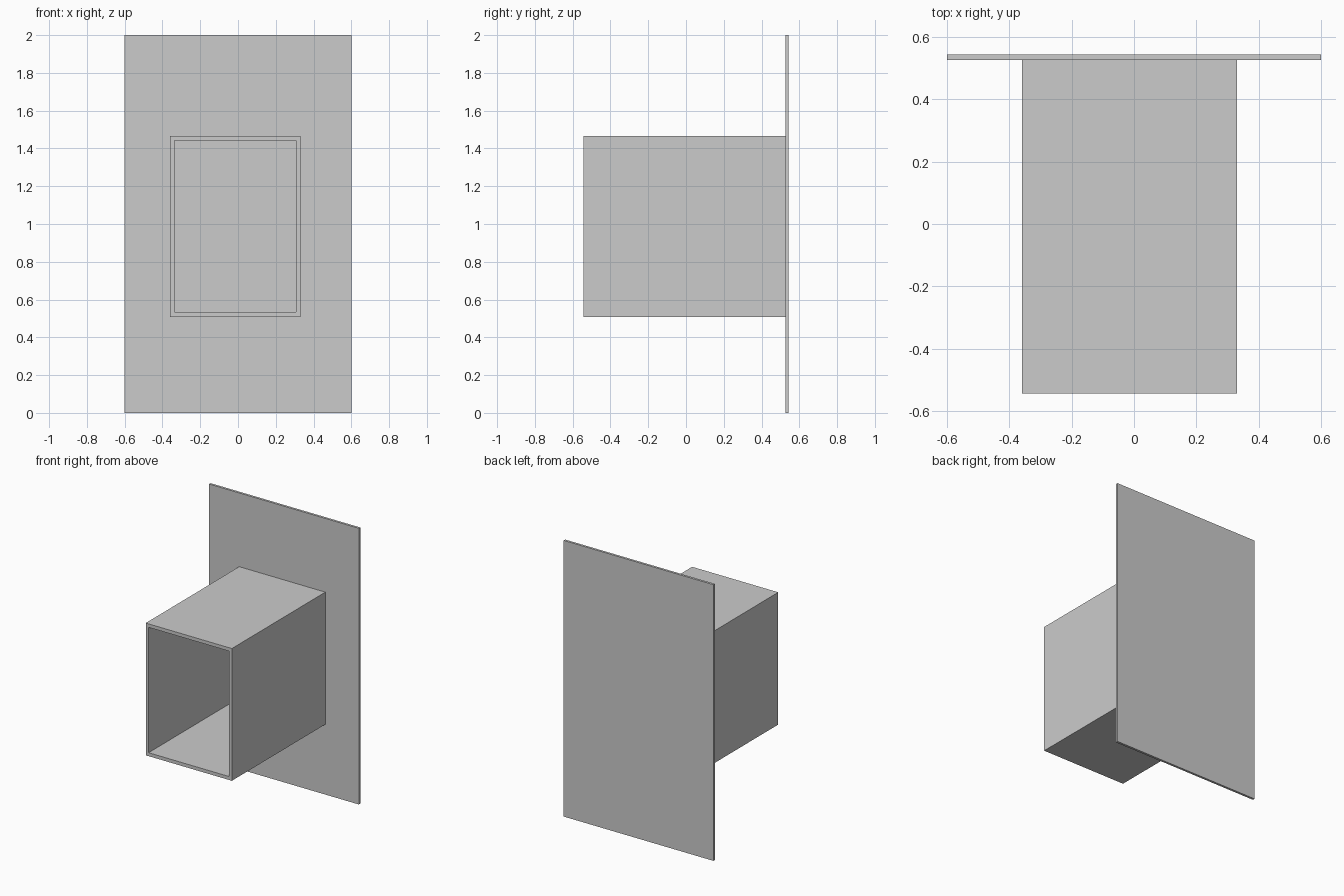
import bpy, bmesh

if "Cube" in bpy.data.objects:
    bpy.data.objects.remove(bpy.data.objects["Cube"])


def make_object(name, bm):
    bmesh.ops.recalc_face_normals(bm, faces=bm.faces)
    mesh = bpy.data.meshes.new(name)
    bm.to_mesh(mesh)
    bm.free()
    obj = bpy.data.objects.new(name, mesh)
    bpy.context.collection.objects.link(obj)
    return obj


def rect(bm, x0, x1, z0, z1, y):
    return [bm.verts.new((x, y, z)) for x, z in ((x0, z0), (x1, z0), (x1, z1), (x0, z1))]


def bridge(bm, a, b):
    for i in range(4):
        j = (i + 1) % 4
        bm.faces.new((a[i], a[j], b[j], b[i]))


FRONT, JOIN, BACK = -0.543, 0.526, 0.543

# Flat upright back plate
bm = bmesh.new()
near = rect(bm, -0.6, 0.6, 0, 2, JOIN)
far = rect(bm, -0.6, 0.6, 0, 2, BACK)
bridge(bm, near, far)
bm.faces.new(near)
bm.faces.new(far)
make_object("back_plate", bm)

# Hollow rectangular duct, open at the front and butted against the plate
bm = bmesh.new()
outer = (-0.359, 0.331, 0.508, 1.466)
inner = (-0.336, 0.308, 0.533, 1.441)
loops = [rect(bm, *outer, JOIN), rect(bm, *outer, FRONT),
         rect(bm, *inner, FRONT), rect(bm, *inner, JOIN)]
for i in range(4):
    bridge(bm, loops[i], loops[(i + 1) % 4])
make_object("duct", bm)
